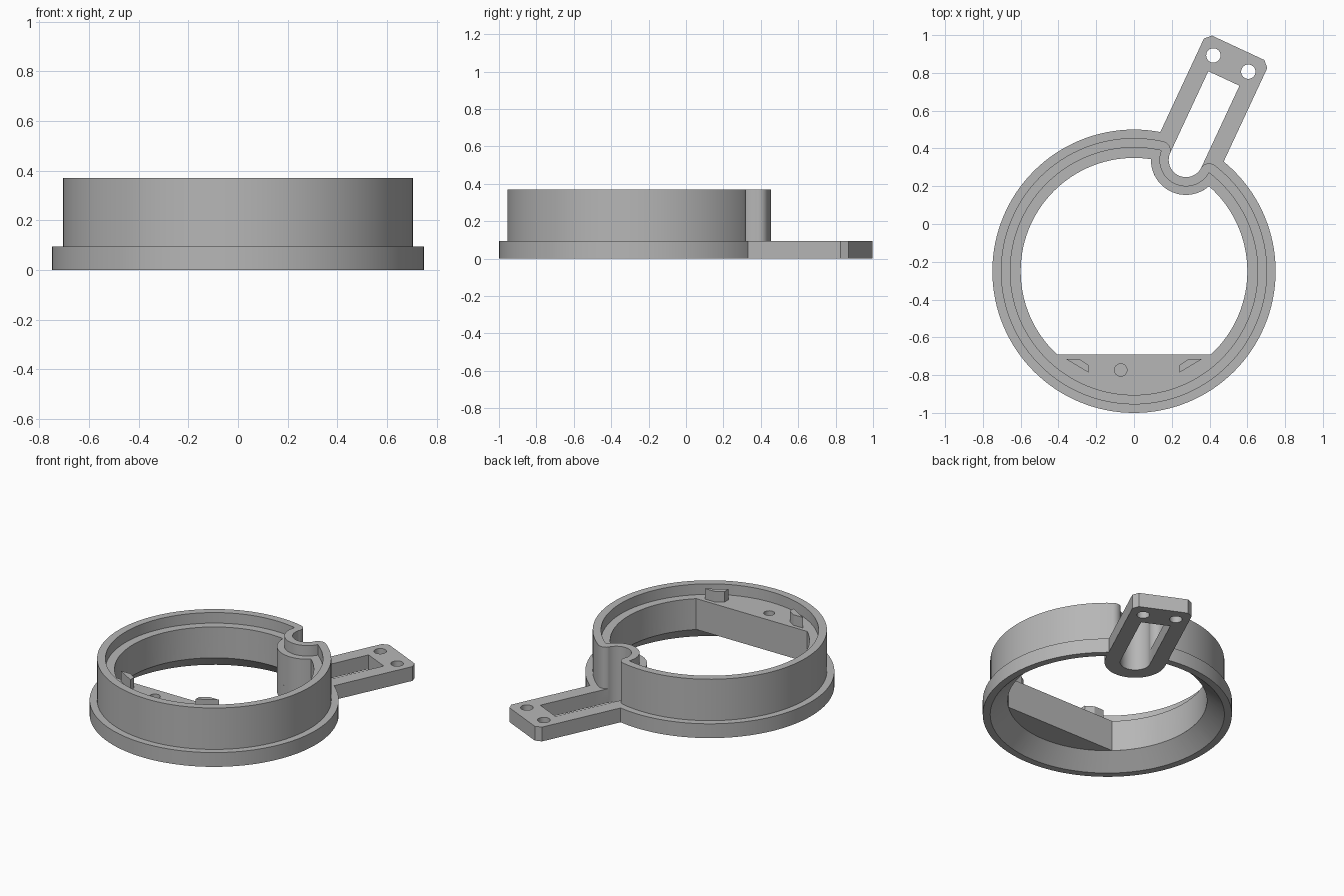
import bpy, bmesh
from math import cos, sin, pi, radians, sqrt, atan2
from mathutils import Vector, Matrix

if "Cube" in bpy.data.objects:
    bpy.data.objects.remove(bpy.data.objects["Cube"])

grey = bpy.data.materials.new("plain grey")
grey.use_nodes = True
colour = (0.47, 0.47, 0.47, 1)
grey.diffuse_color = colour
grey.node_tree.nodes["Principled BSDF"].inputs["Base Color"].default_value = colour

CENTRE = Vector((0, -0.25, 0))      # centre of the ring
ARM_ANGLE = radians(65)             # direction of the arm
NOTCH = 0.65                        # notch distance from ring centre
FLANGE_TOP, LEDGE, TOP = 0.095, 0.30, 0.37


def arc(cx, cy, r, a0, a1, n):
    return [(cx + r * cos(a0 + (a1 - a0) * i / n),
             cy + r * sin(a0 + (a1 - a0) * i / n)) for i in range(n + 1)]


def prism(name, points, z0, z1, angle=0.0):
    """Extrude an outline given around the ring centre."""
    clean = [p for i, p in enumerate(points)
             if (Vector(p) - Vector(points[i - 1])).length > 1e-5]
    bm = bmesh.new()
    face = bm.faces.new([bm.verts.new((x, y, z0)) for x, y in clean])
    up = bmesh.ops.extrude_face_region(bm, geom=[face])["geom"]
    bmesh.ops.translate(bm, vec=(0, 0, z1 - z0),
                        verts=[v for v in up if isinstance(v, bmesh.types.BMVert)])
    bmesh.ops.recalc_face_normals(bm, faces=bm.faces)
    return finish(name, bm, angle)


def finish(name, bm, angle=0.0):
    bm.transform(Matrix.Translation(CENTRE) @ Matrix.Rotation(angle, 4, 'Z'))
    mesh = bpy.data.meshes.new(name)
    bm.to_mesh(mesh)
    bm.free()
    mesh.materials.append(grey)
    ob = bpy.data.objects.new(name, mesh)
    bpy.context.collection.objects.link(ob)
    return ob


def combine(target, tool, operation):
    """Apply a boolean and drop the tool."""
    mod = target.modifiers.new("bool", 'BOOLEAN')
    mod.object, mod.operation, mod.solver = tool, operation, 'EXACT'
    bpy.context.view_layer.objects.active = target
    bpy.ops.object.modifier_apply(modifier=mod.name)
    bpy.data.objects.remove(tool)


def notched_circle(radius, notch, fillet):
    """Circle with a round bite on +x, its two corners rounded by fillet."""
    a, b = radius - fillet, notch + fillet
    fx = (a * a + NOTCH * NOTCH - b * b) / (2 * NOTCH)
    fy = sqrt(a * a - fx * fx)
    out = atan2(fy, fx)                  # angle where the ring arc ends
    bite = atan2(fy, fx - NOTCH)         # angle where the bite arc starts
    pts = arc(0, 0, radius, out, 2 * pi - out, 110)
    if fillet:
        pts += arc(fx, -fy, fillet, -out, pi - bite - 2 * pi + 2 * pi, 12)
    pts += arc(NOTCH, 0, notch, 2 * pi - bite, bite, 28)
    if fillet:
        pts += arc(fx, fy, fillet, bite - pi, out, 12)
    return pts


def turned(points, angle):
    return [(x * cos(angle) - y * sin(angle), x * sin(angle) + y * cos(angle))
            for x, y in points]


# Ring: flange plus upright wall
ring = prism("ring_body", arc(0, 0, 0.75, 0, 2 * pi, 128), 0, FLANGE_TOP)
wall = prism("wall", notched_circle(0.705, 0.09, 0.05), 0, TOP, ARM_ANGLE)
combine(ring, wall, 'UNION')

# Sloping underside
bm = bmesh.new()
bmesh.ops.create_cone(bm, cap_ends=True, segments=128, radius1=0.81, radius2=0.6,
                      depth=2 * FLANGE_TOP)
combine(ring, finish("cone_cutter", bm), 'DIFFERENCE')

# Opening with a straight chord across the front
opening = turned(notched_circle(0.6, 0.185, 0), ARM_ANGLE)
chord = -0.44
outline = [p for p in opening if p[1] > chord]
start = next(i for i, p in enumerate(outline)
             if p[1] < -0.4 and p[0] > 0)
outline = outline[start:] + outline[:start]
corner = sqrt(0.6 ** 2 - chord ** 2)
outline = [(-corner, chord), (corner, chord)] + outline
combine(ring, prism("opening_cutter", outline, 0.09, 0.5), 'DIFFERENCE')

# Upper recess leaving a ledge
combine(ring, prism("recess_cutter", notched_circle(0.655, 0.14, 0),
                    LEDGE, 0.5, ARM_ANGLE), 'DIFFERENCE')

# Arm with round inner end and chamfered tip
half, tip, cham = 0.185, 1.305, 0.032
arm = arc(NOTCH, 0, half, pi / 2, 3 * pi / 2, 40)
arm += [(tip - cham, -half), (tip, -half + cham), (tip, half - cham), (tip - cham, half)]
combine(ring, prism("arm", arm, 0, FLANGE_TOP, ARM_ANGLE), 'UNION')

# Slot and screw holes through the arm
slot = arc(NOTCH, 0, 0.091, pi / 2, 3 * pi / 2, 40) + [(1.126, -0.091), (1.126, 0.091)]
combine(ring, prism("slot_cutter", slot, -0.1, 0.5, ARM_ANGLE), 'DIFFERENCE')
for side in (-1, 1):
    hole = arc(1.213, side * 0.102, 0.038, 0, 2 * pi, 32)
    combine(ring, prism("hole_cutter", hole, -0.1, 0.2, ARM_ANGLE), 'DIFFERENCE')

# Blind hole in the front block
combine(ring, prism("pin_cutter", arc(-0.07, -0.523, 0.033, 0, 2 * pi, 32), 0.18, 0.5),
        'DIFFERENCE')

# Pair of small posts on the front block
parts = [ring]
for side, name in ((-1, "right_post"), (1, "left_post")):
    post = [(0.36, -0.465), (0.29, -0.465), (0.24, -0.497), (0.24, -0.537)]
    parts.append(prism(name, [(side * x, y) for x, y in post], LEDGE - 0.01, TOP))

# Smooth curved walls, keep edges crisp
bpy.ops.object.select_all(action='DESELECT')
ring.select_set(True)
bpy.context.view_layer.objects.active = ring
bpy.ops.object.shade_smooth_by_angle(angle=radians(25))
